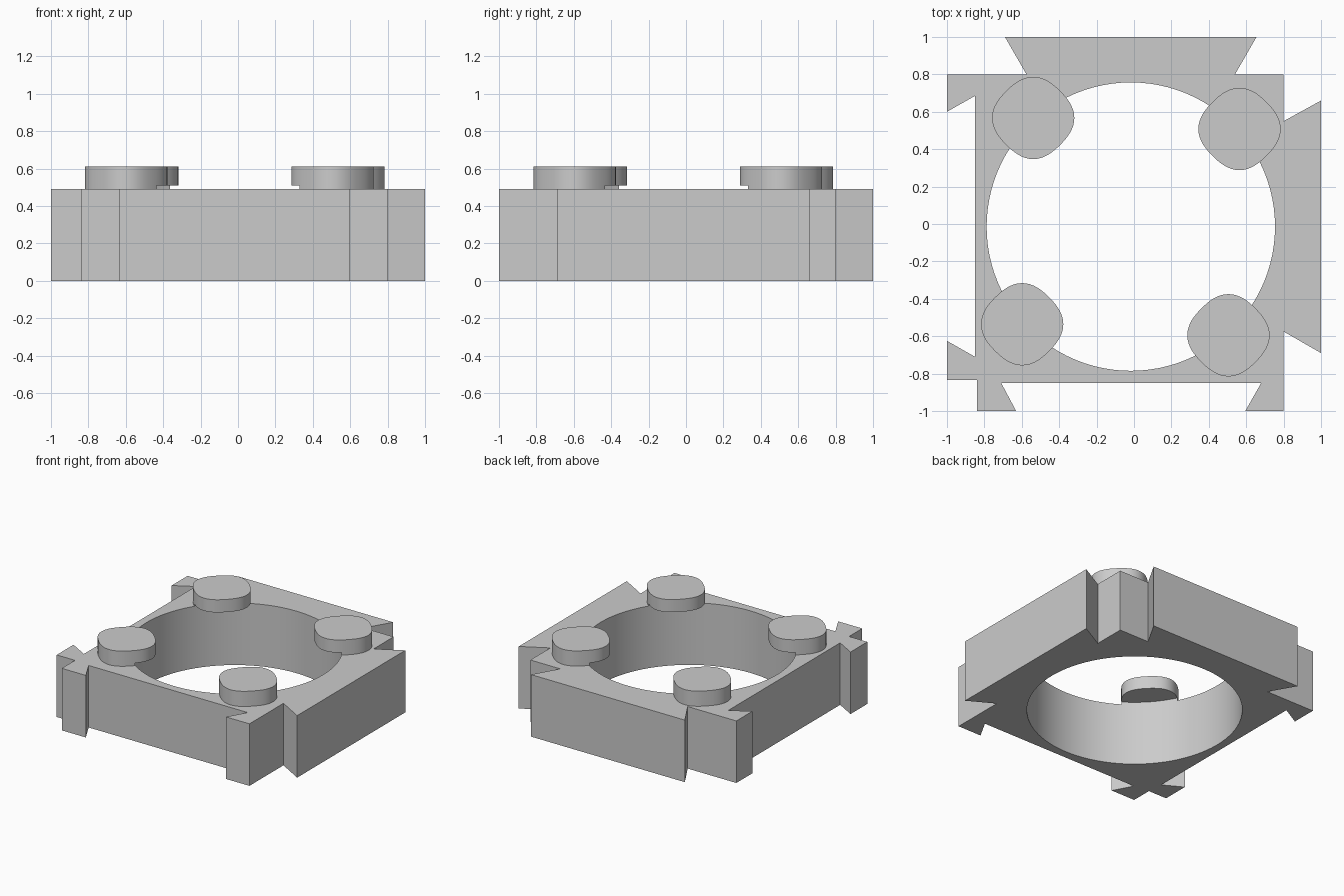
import bpy, bmesh
from math import cos, sin, pi, radians

default = bpy.data.objects.get("Cube")
if default:
    bpy.data.objects.remove(default, do_unlink=True)

grey = bpy.data.materials.new("plain grey")
grey.use_nodes = True
COLOUR = (0.6, 0.6, 0.6, 1)
grey.diffuse_color = COLOUR
grey.node_tree.nodes["Principled BSDF"].inputs["Base Color"].default_value = COLOUR

CX, CY = -0.017, -0.014      # centre of the ring opening
BODY_TOP, STUD_TOP, HOLE_TOP = 0.49, 0.61, 0.51


def prism(name, outline, z0, z1):
    """Extrude a closed 2D outline between two heights."""
    bm = bmesh.new()
    face = bm.faces.new([bm.verts.new((x, y, z0)) for x, y in outline])
    ext = bmesh.ops.extrude_face_region(bm, geom=[face])
    moved = [v for v in ext["geom"] if isinstance(v, bmesh.types.BMVert)]
    bmesh.ops.translate(bm, verts=moved, vec=(0, 0, z1 - z0))
    bmesh.ops.recalc_face_normals(bm, faces=bm.faces)
    mesh = bpy.data.meshes.new(name)
    bm.to_mesh(mesh)
    bm.free()
    mesh.materials.append(grey)
    obj = bpy.data.objects.new(name, mesh)
    bpy.context.collection.objects.link(obj)
    return obj


def ring(cx, cy, radius, wave, count):
    """Circle whose radius swells four times per turn."""
    angles = [2 * pi * i / count for i in range(count)]
    return [(cx + (radius + wave * cos(4 * a)) * cos(a),
             cy + (radius + wave * cos(4 * a)) * sin(a)) for a in angles]


# Square body with dovetail tabs on two sides and matching sockets on the others
body_outline = [
    (-0.84, -1), (-0.63, -1), (-0.71, -0.85), (0.68, -0.85), (0.595, -1), (0.8, -1),
    (0.8, -0.575), (1, -0.69), (1, 0.66), (0.8, 0.55), (0.8, 0.8),
    (0.54, 0.8), (0.655, 1), (-0.69, 1), (-0.575, 0.8), (-1, 0.8),
    (-1, 0.6), (-0.85, 0.685), (-0.85, -0.71), (-1, -0.625), (-1, -0.835), (-0.84, -0.835),
]
parts = [prism("body", body_outline, 0, BODY_TOP)]

# Four rounded studs, each a quarter turn from the last
dx, dy = -0.522, 0.581
for name in ("back_right_stud", "front_right_stud", "front_left_stud", "back_left_stud"):
    parts.append(prism(name, ring(CX + dx, CY + dy, 0.212, 0.008, 64), BODY_TOP, STUD_TOP))
    dx, dy = -dy, dx

# Round opening through the body, slightly undercutting the studs
cutter = prism("opening_cutter", ring(CX, CY, 0.771, 0, 96), -0.1, HOLE_TOP)
cutter.hide_render = True

for obj in parts:
    cut = obj.modifiers.new("opening", "BOOLEAN")
    cut.operation = "DIFFERENCE"
    cut.solver = "EXACT"
    cut.object = cutter
    bpy.ops.object.select_all(action="DESELECT")
    bpy.context.view_layer.objects.active = obj
    obj.select_set(True)
    bpy.ops.object.modifier_apply(modifier=cut.name)
    bpy.ops.object.shade_smooth_by_angle(angle=radians(30))

bpy.data.objects.remove(cutter, do_unlink=True)
